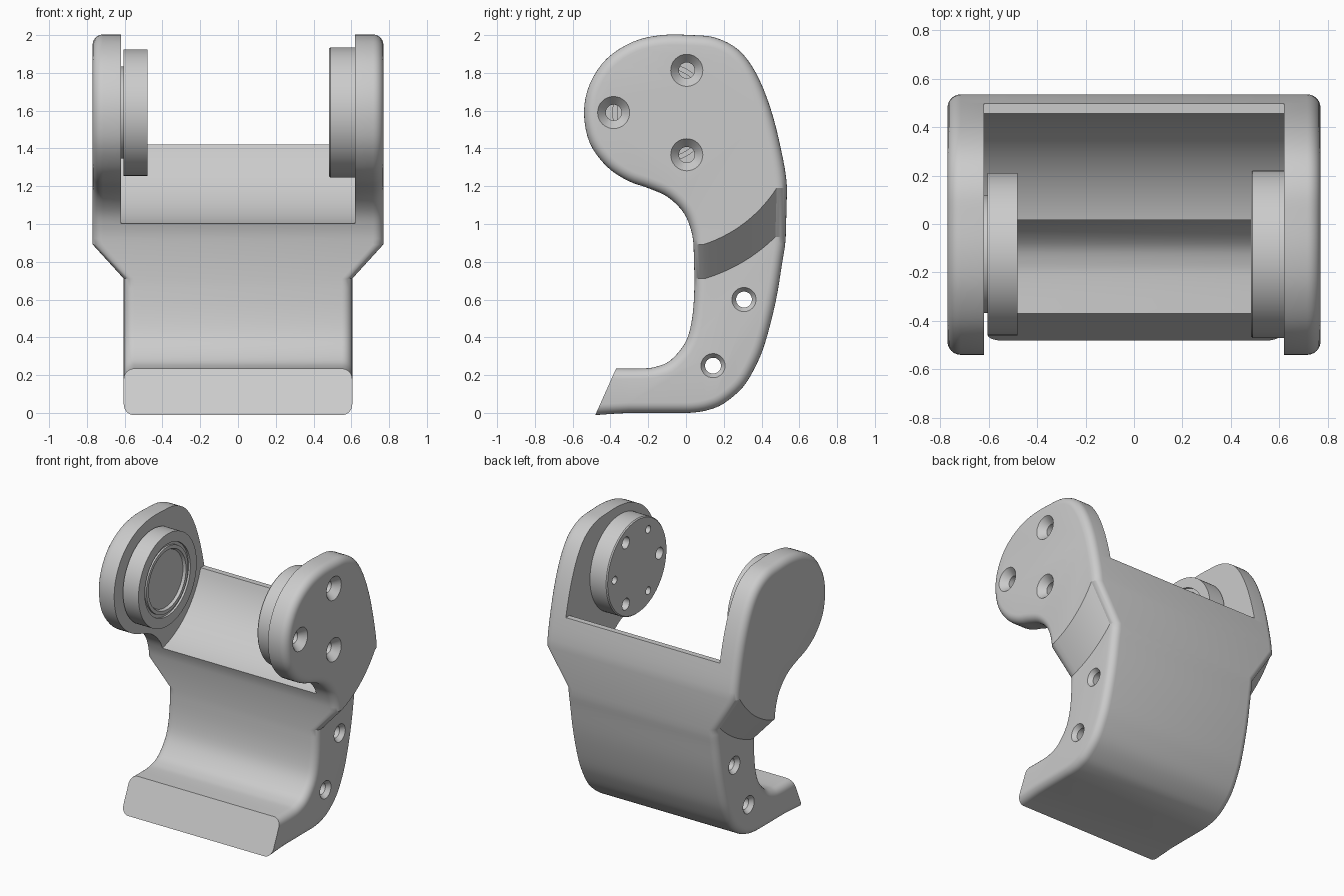
import bpy, bmesh, math
from mathutils import Vector

if "Cube" in bpy.data.objects:
    bpy.data.objects.remove(bpy.data.objects["Cube"])

# single grey material
grey = bpy.data.materials.new("matte grey")
grey.use_nodes = True
COLOUR = (0.6, 0.6, 0.6, 1)
grey.diffuse_color = COLOUR
grey.node_tree.nodes["Principled BSDF"].inputs["Base Color"].default_value = COLOUR

PIVOT = (-0.125, 1.59)      # hub axis in (y, z)
WIDE, NARROW, ROUND = 0.77, 0.605, 0.055


def make(name, bm):
    bmesh.ops.recalc_face_normals(bm, faces=bm.faces)
    mesh = bpy.data.meshes.new(name)
    bm.to_mesh(mesh)
    bm.free()
    mesh.materials.append(grey)
    obj = bpy.data.objects.new(name, mesh)
    bpy.context.collection.objects.link(obj)
    return obj


def bridge(bm, a, b):
    n = len(a)
    for i in range(n):
        bm.faces.new((a[i], a[(i + 1) % n], b[(i + 1) % n], b[i]))


def loft(name, sections):
    """Solid through a row of matching closed sections."""
    bm = bmesh.new()
    rings = [[bm.verts.new(p) for p in section] for section in sections]
    for a, b in zip(rings, rings[1:]):
        bridge(bm, a, b)
    bm.faces.new(rings[0])
    bm.faces.new(rings[-1])
    return make(name, bm)


def lathe(name, profile, centre=PIVOT, segs=64):
    """Solid of revolution about the x direction; profile is (x, radius)."""
    angles = [2 * math.pi * i / segs for i in range(segs)]
    return loft(name, [[(x, centre[0] + r * math.cos(a), centre[1] + r * math.sin(a))
                        for a in angles] for x, r in profile])


def prism(name, shape, half):
    return loft(name, [[(x, y, z) for y, z in shape] for x in (-half, half)])


def cut(obj, cutter):
    mod = obj.modifiers.new("cut", "BOOLEAN")
    mod.operation, mod.solver, mod.object = "DIFFERENCE", "EXACT", cutter
    deps = bpy.context.evaluated_depsgraph_get()
    mesh = bpy.data.meshes.new_from_object(obj.evaluated_get(deps))
    obj.modifiers.clear()
    obj.data = mesh


def discard(obj):
    bpy.data.objects.remove(obj)


def smooth_path(points, before, after, steps=4):
    """Curve through the points, guided by one neighbour at each end."""
    p = [Vector(q) for q in [before] + points + [after]]
    out = []
    for a, b, c, d in zip(p, p[1:], p[2:], p[3:]):
        for k in range(steps):
            t = k / steps
            out.append(0.5 * (2 * b + (c - a) * t + (2 * a - 5 * b + 4 * c - d) * t * t
                              + (3 * b - a - 3 * c + d) * t ** 3))
    return out + [p[-2]]


# side outline (y, z): wide head, then narrow lower body with lip
head = [(.535, 1.19), (.502, 1.4), (.445, 1.62), (.37, 1.8), (.28, 1.92), (.16, 1.985),
        (.03, 2), (-.13, 2), (-.28, 1.965), (-.42, 1.875), (-.51, 1.74), (-.54, 1.59),
        (-.51, 1.43), (-.42, 1.305), (-.31, 1.23), (-.2, 1.19), (-.1, 1.145),
        (-.02, 1.07), (.02, .99), (.04, .89)]
lower = [(.045, .71), (.035, .52), (0, .38), (-.08, .28), (-.16, .244), (-.24, .235),
         (-.4, .235), (-.7, .235), (-.7, 0), (-.3, 0), (-.05, 0), (.04, .002),
         (.12, .016), (.2, .05), (.3, .135), (.37, .25), (.42, .375), (.475, .59),
         (.51, .8), (.528, .93)]
head_path = smooth_path(head, lower[-1], lower[0])
lower_path = smooth_path(lower, head[-1], head[0])
outline = head_path + lower_path
split, count = len(head_path), len(outline)

# inward normals of the outline (it runs counter-clockwise)
normals = []
for i in range(count):
    t = (outline[(i + 1) % count] - outline[i - 1]).normalized()
    normals.append(Vector((-t.y, t.x)))

# main body: rounded rings from one side to the other
bm = bmesh.new()
STEPS = 6
quarter = [math.pi / 2 * k / STEPS for k in range(STEPS + 1)]
rings = []
for side, t in [(-1, t) for t in reversed(quarter)] + [(1, t) for t in quarter]:
    ring = []
    for i in range(count):
        half = WIDE if i < split else NARROW
        p = outline[i] + normals[i] * ROUND * (1 - math.cos(t))
        ring.append(bm.verts.new((side * (half - ROUND + ROUND * math.sin(t)), p.x, p.y)))
    rings.append(ring)
for a, b in zip(rings, rings[1:]):
    bridge(bm, a, b)


def arc(start, end, n=14):
    """Points between two rim vertices, swept about the hub axis."""
    polar = []
    for v in (start, end):
        y, z = v.co.y - PIVOT[0], v.co.z - PIVOT[1]
        polar.append((math.hypot(y, z), math.atan2(z, y)))
    (r0, a0), (r1, a1) = polar
    mid = []
    for k in range(1, n):
        f = k / n
        r, a = r0 + (r1 - r0) * f, a0 + (a1 - a0) * f
        mid.append(bm.verts.new((start.co.x, PIVOT[0] + r * math.cos(a),
                                 PIVOT[1] + r * math.sin(a))))
    return [start] + mid + [end]


# side faces: flat head, sloping curved shoulder, flat lower part
for rim in (rings[0], rings[-1]):
    upper = arc(rim[split - 1], rim[0])
    under = arc(rim[split], rim[-1])
    bm.faces.new(rim[:split] + upper[1:-1])
    bm.faces.new(rim[split:] + under[-2:0:-1])
    for i in range(len(upper) - 1):
        bm.faces.new((upper[i], upper[i + 1], under[i + 1], under[i]))
body = make("bracket_body", bm)

# slanted lip end
lip = prism("lip_cutter", [(-.52, -.1), (-.341, .3), (-.9, .3), (-.9, -.1)], 1)
cut(body, lip)
discard(lip)

# opening between the cheeks: round hollow with a level top edge at the back
R = 0.605
sweep = [math.radians(90 + (343.7 - 90) * k / 70) for k in range(71)]
shape = [(PIVOT[0] + R * math.cos(a), PIVOT[1] + R * math.sin(a)) for a in sweep]
shape += [(.8, shape[-1][1]), (.8, PIVOT[1] + R)]
opening = prism("opening_cutter", shape, .62)
cut(body, opening)
discard(opening)

# lower cross holes, countersunk on both sides
for centre in ((.307, .6), (.143, .25)):
    tool = lathe("hole_cutter", [(-.65, .064), (-.605, .064), (-.575, .042),
                                 (.575, .042), (.605, .064), (.65, .064)], centre, 32)
    cut(body, tool)
    discard(tool)

# hub discs
left_hub = lathe("left_hub", [(.63, .345), (.49, .345), (.482, .338)], segs=96)
right_hub = lathe("right_hub", [(-.63, .243), (-.605, .243), (-.605, .335), (-.48, .335),
                                (-.48, .262), (-.495, .262), (-.495, .24), (-.482, .24),
                                (-.482, .215), (-.5, .205)], segs=96)

# screw holes through left cheek and hub, with small blind holes between
for k in range(6):
    a = math.radians(60 * k)
    centre = (PIVOT[0] + .258 * math.cos(a), PIVOT[1] + .258 * math.sin(a))
    if k % 2:
        tool = lathe("screw_cutter", [(.4, .042), (.72, .042), (.77, .085), (.85, .085)],
                     centre, 32)
        cut(body, tool)
    else:
        tool = lathe("pin_cutter", [(.4, .028), (.58, .028)], centre, 24)
    cut(left_hub, tool)
    discard(tool)

# smooth shading with sharp edges kept
for obj in bpy.context.scene.objects:
    obj.select_set(obj in (body, left_hub, right_hub))
bpy.context.view_layer.objects.active = body
bpy.ops.object.shade_smooth_by_angle(angle=math.radians(28))
